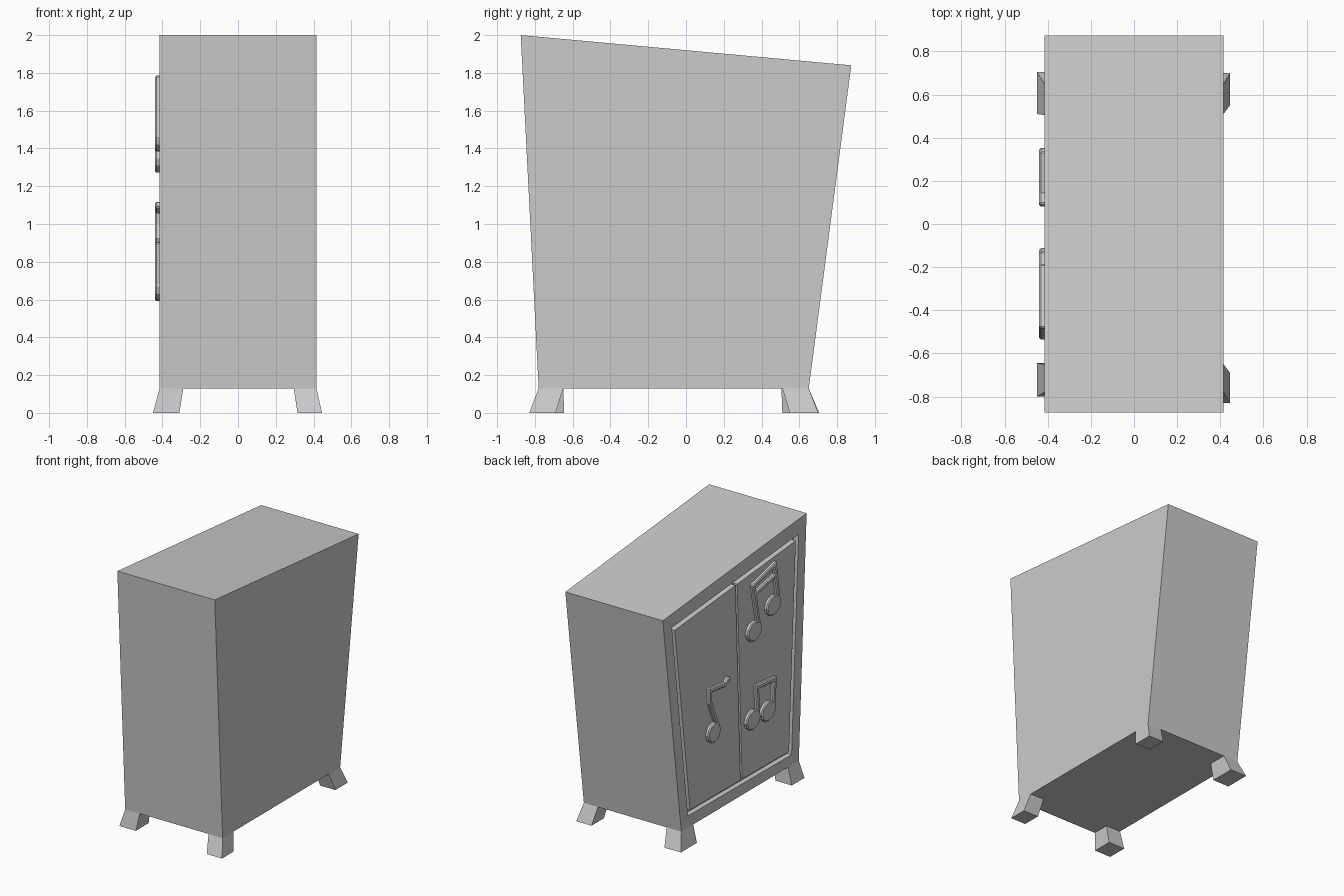
import bpy, bmesh, math
from mathutils import Vector

if "Cube" in bpy.data.objects:
    bpy.data.objects.remove(bpy.data.objects["Cube"])

FACE = -0.415   # x of the door side


def hull_box(name, low, high):
    """Solid between two matching loops of 3D points."""
    bm = bmesh.new()
    a = [bm.verts.new(p) for p in low]
    b = [bm.verts.new(p) for p in high]
    n = len(a)
    bm.faces.new(a)
    bm.faces.new(b[::-1])
    for i in range(n):
        bm.faces.new((a[i], b[i], b[(i + 1) % n], a[(i + 1) % n]))
    bmesh.ops.recalc_face_normals(bm, faces=bm.faces)
    me = bpy.data.meshes.new(name)
    bm.to_mesh(me)
    bm.free()
    ob = bpy.data.objects.new(name, me)
    bpy.context.collection.objects.link(ob)
    return ob


def prism(name, pts, x0, x1):
    """Extrude a (y, z) outline along x."""
    return hull_box(name, [(x0, y, z) for y, z in pts], [(x1, y, z) for y, z in pts])


def soften(ob, w=0.008):
    m = ob.modifiers.new("bevel", "BEVEL")
    m.width = w
    m.segments = 1
    m.limit_method = 'ANGLE'
    m.angle_limit = math.radians(60)


# tapered cabinet body
body = prism("cabinet_body", [(-0.78, 0.13), (0.65, 0.13), (0.875, 1.84), (-0.875, 2.0)],
             -0.415, 0.415)

# shallow recess that holds the doors
cutter = prism("recess_cutter", [(0.765, 1.743), (-0.777, 1.875), (-0.692, 0.21), (0.569, 0.22)],
               FACE - 0.1, FACE + 0.04)
cutter.hide_render = True
cutter.hide_viewport = True
cut = body.modifiers.new("recess", "BOOLEAN")
cut.operation = 'DIFFERENCE'
cut.solver = 'EXACT'
cut.object = cutter

# two flush doors
prism("back_door", [(0.73, 1.711), (-0.01, 1.775), (-0.07, 0.252), (0.542, 0.255)],
      FACE, FACE + 0.045)
prism("front_door", [(-0.03, 1.776), (-0.742, 1.838), (-0.66, 0.246), (-0.09, 0.252)],
      FACE, FACE + 0.045)

# splayed feet: x and y spans at the top and at the floor
feet = {
    "front_right_foot": ((0.295, 0.415), (-0.78, -0.65), (0.315, 0.445), (-0.83, -0.69)),
    "back_right_foot": ((0.295, 0.415), (0.51, 0.65), (0.315, 0.445), (0.55, 0.70)),
    "front_left_foot": ((-0.415, -0.29), (-0.78, -0.65), (-0.45, -0.31), (-0.80, -0.645)),
    "back_left_foot": ((-0.415, -0.29), (0.505, 0.65), (-0.45, -0.31), (0.51, 0.705)),
}


def rect(xs, ys, z):
    return [(xs[0], ys[0], z), (xs[1], ys[0], z), (xs[1], ys[1], z), (xs[0], ys[1], z)]


for name, (tx, ty, bx, by) in feet.items():
    hull_box(name, rect(bx, by, 0), rect(tx, ty, 0.13))


# raised music notes on the doors
def note_head(name, y, z, ry=0.088, rz=0.076, n=12):
    pts = [(y + ry * math.cos(2 * math.pi * i / n), z + rz * math.sin(2 * math.pi * i / n))
           for i in range(n)]
    soften(prism(name, pts, FACE - 0.025, FACE + 0.01))


def strip(name, path, w=0.036):
    """Mitred flat band along a (y, z) path."""
    p = [Vector(q) for q in path]
    left, right = [], []
    for i, q in enumerate(p):
        d0 = (q - p[max(i - 1, 0)]).normalized()
        d1 = (p[min(i + 1, len(p) - 1)] - q).normalized()
        t = (d0 + d1).normalized()
        nrm = Vector((-t.y, t.x))
        d = d1 if d1.length else d0
        k = w / 2 / max(0.5, abs(nrm.dot(Vector((-d.y, d.x)))))
        left.append(q + nrm * k)
        right.append(q - nrm * k)
    soften(prism(name, [tuple(v) for v in left + right[::-1]], FACE - 0.0245, FACE + 0.01))


note_head("single_note_head", 0.275, 0.755, 0.078)
strip("single_note_stem", [(0.214, 0.76), (0.32, 1.0), (0.32, 1.095), (0.14, 1.075),
                           (0.085, 1.105)])

note_head("upper_note_head_a", -0.215, 1.348)
note_head("upper_note_head_b", -0.448, 1.46)
strip("upper_note_stems", [(-0.275, 1.37), (-0.205, 1.70), (-0.468, 1.765), (-0.512, 1.48)])
strip("upper_note_beam", [(-0.22, 1.63), (-0.48, 1.68)])

note_head("lower_note_head_a", -0.20, 0.672)
note_head("lower_note_head_b", -0.385, 0.668)
strip("lower_note_stems", [(-0.265, 0.68), (-0.25, 0.905), (-0.465, 0.885), (-0.45, 0.67)])
